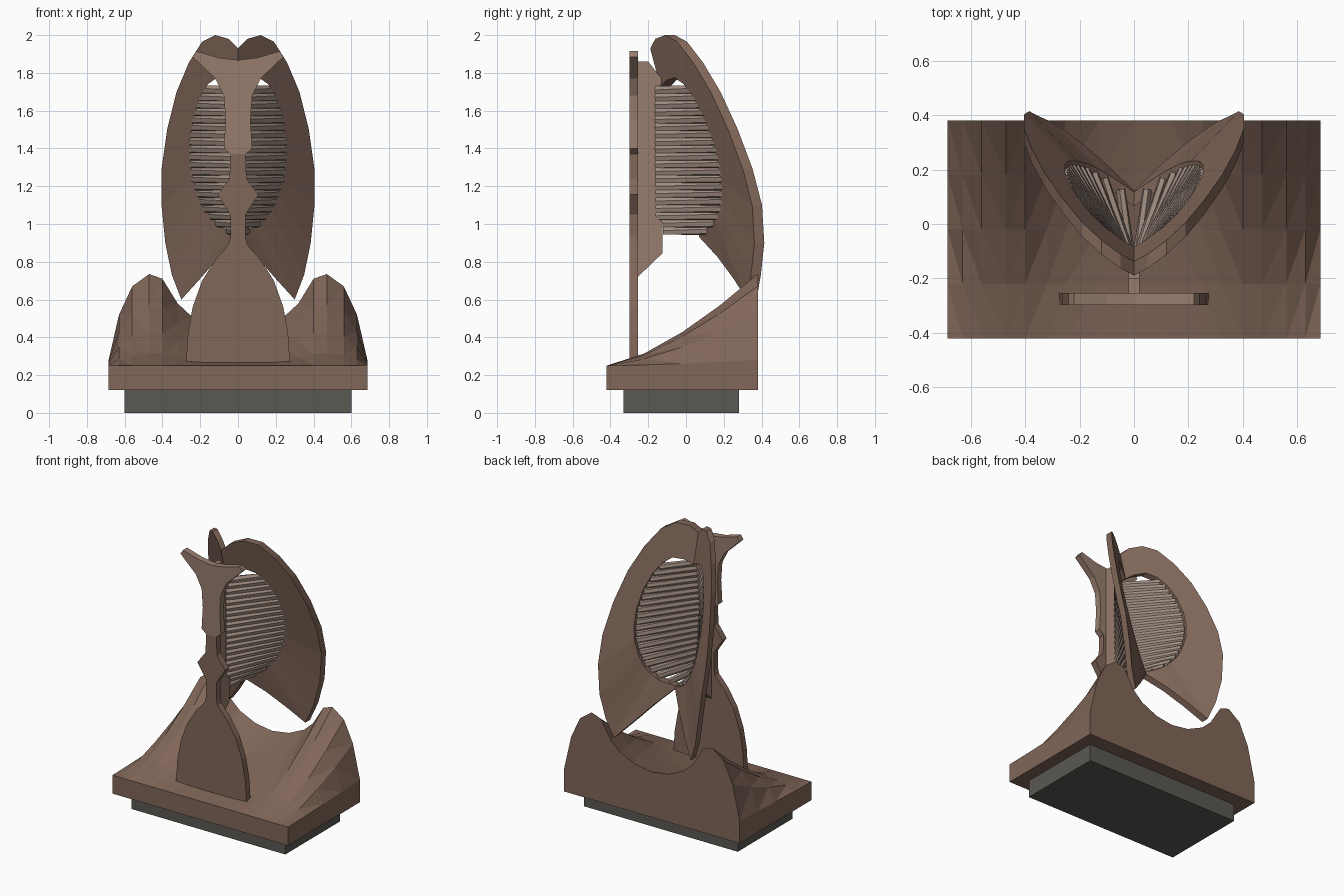
import bpy, bmesh, math
from mathutils import Vector

if "Cube" in bpy.data.objects:
    bpy.data.objects.remove(bpy.data.objects["Cube"])


def material(name, rgb):
    m = bpy.data.materials.new(name)
    m.diffuse_color = (*rgb, 1)
    m.use_nodes = True
    m.node_tree.nodes["Principled BSDF"].inputs["Base Color"].default_value = m.diffuse_color
    return m


BRONZE = material("bronze", (0.22, 0.135, 0.10))
LIGHT = material("light_bronze", (0.31, 0.205, 0.155))
PALE = material("pale_string", (0.36, 0.275, 0.225))
STONE = material("dark_stone", (0.10, 0.098, 0.085))


def finish(bm, name, mat, mirror=False):
    bmesh.ops.recalc_face_normals(bm, faces=bm.faces)
    me = bpy.data.meshes.new(name)
    bm.to_mesh(me)
    bm.free()
    ob = bpy.data.objects.new(name, me)
    bpy.context.collection.objects.link(ob)
    me.materials.append(mat)
    if mirror:
        ob.modifiers.new("mirror", 'MIRROR')
    return ob


def prism(name, pts, direction, mat):
    bm = bmesh.new()
    face = bm.faces.new([bm.verts.new(p) for p in pts])
    ext = bmesh.ops.extrude_face_region(bm, geom=[face])
    moved = [v for v in ext['geom'] if isinstance(v, bmesh.types.BMVert)]
    bmesh.ops.translate(bm, verts=moved, vec=direction)
    # the start face must stay as the front cap
    if not face.is_valid:
        bm.faces.new([v for v in bm.verts if v not in moved])
    return finish(bm, name, mat)


# plinth
prism("plinth", [(-.6, -.33, 0), (.6, -.33, 0), (.6, .28, 0), (-.6, .28, 0)], (0, 0, .12), STONE)

# base: slab whose top sweeps up to a two-peaked ridge at the back
half = [(0, .44), (.13, .46), (.25, .515), (.32, .58), (.40, .71),
        (.47, .735), (.56, .67), (.63, .52), (.685, .28)]
ridge = [(-x, z) for x, z in reversed(half[1:])] + half
bm = bmesh.new()
ROWS = 5
rows = []
for j in range(ROWS):
    t = j / (ROWS - 1)
    rows.append([bm.verts.new((x, -.42 + .8 * t, .25 + (z - .25) * t ** 1.45)) for x, z in ridge])
for a, b in zip(rows, rows[1:]):
    for i in range(len(ridge) - 1):
        bm.faces.new((a[i], a[i + 1], b[i + 1], b[i]))
bmesh.ops.triangulate(bm, faces=bm.faces)
rim = [e for e in bm.edges if e.is_boundary]
ext = bmesh.ops.extrude_edge_only(bm, edges=rim)
low = [v for v in ext['geom'] if isinstance(v, bmesh.types.BMVert)]
for v in low:
    v.co.z = .12
bmesh.ops.contextual_create(bm, geom=[e for e in bm.edges if e.is_boundary])
finish(bm, "hill_base", BRONZE)


# flat standing figure: body and horned head
def plate(name, half, mat):
    pts = half + [(-x, z) for x, z in reversed(half) if x > 0]
    prism(name, [(x, -.298, z) for x, z in pts], (0, .045, 0), mat)


plate("figure_body", [(.275, .265), (.265, .42), (.24, .56), (.19, .7), (.12, .81), (.05, .89),
                      (.04, .93), (.04, 1.05), (.108, 1.155), (.045, 1.24), (.04, 1.37)], BRONZE)
plate("figure_head", [(.04, 1.37), (.075, 1.4), (.066, 1.55), (.075, 1.68), (.12, 1.77),
                      (.24, 1.885), (.22, 1.915), (.1, 1.88), (0, 1.868)], LIGHT)

# fin joining the figure to the wings
prism("fin", [(-.02, y, z) for y, z in [(-.255, .72), (-.125, .845), (-.125, 1.0), (-.15, 1.4), (-.13, 1.77),
                                        (-.2, 1.86), (-.255, 1.86)]], (.04, 0, 0), LIGHT)


# back surface of the right wing
def wing_y(x, z):
    slope = .8 - max(0, 1 - z) * .62
    return .12 + slope * x - .26 * (z - .94)


outer = [(0, 1.93), (.05, 1.98), (.12, 2.0), (.19, 1.965), (.26, 1.855), (.325, 1.7), (.375, 1.5),
         (.405, 1.29), (.405, 1.1), (.385, .9), (.35, .73), (.30, .6), (.2, .71), (.1, .825), (0, .93)]
hole = [(0, 1.725), (.05, 1.76), (.11, 1.775), (.16, 1.74), (.2, 1.675), (.235, 1.57), (.253, 1.45),
        (.253, 1.34), (.238, 1.24), (.21, 1.155), (.175, 1.08), (.13, 1.025), (.09, .99), (.045, .965), (0, .95)]

# wings: pierced curved plates meeting at the centre
bm = bmesh.new()
loops = [[bm.verts.new((x, wing_y(x, z) - d, z)) for x, z in path]
         for path, d in ((outer, .052), (hole, .052), (hole, 0), (outer, 0))]
for k in range(4):
    a, b = loops[k], loops[(k + 1) % 4]
    for i in range(len(a) - 1):
        bm.faces.new((a[i], a[i + 1], b[i + 1], b[i]))
finish(bm, "wings", BRONZE, True)


# x of the hole edge at a height
def hole_x(z):
    for (x0, z0), (x1, z1) in zip(hole[2:], hole[3:]):
        if z1 <= z <= z0:
            return x0 + (x1 - x0) * (z0 - z) / (z0 - z1)
    return .01


# strings: close-packed bars fanning from the fin to the edge of each hole
bm = bmesh.new()
COUNT = 20
for i in range(COUNT):
    z = .965 + .745 * i / (COUNT - 1)
    x = hole_x(z) + .005
    start = Vector((.012, -.155 if z > 1.02 else -.12, z))
    end = Vector((x, wing_y(x, z) - .025, z))
    side = (end - start).cross(Vector((0, 0, 1))).normalized()
    rings = []
    for p, turn in ((start, 0), (end, .35)):
        rings.append([bm.verts.new(p + side * .018 * math.cos(a + turn) + Vector((0, 0, .024 * math.sin(a + turn))))
                      for a in [k * math.tau / 6 for k in range(6)]])
    for k in range(6):
        bm.faces.new((rings[0][k], rings[0][k - 1], rings[1][k - 1], rings[1][k]))
    bm.faces.new(rings[0])
    bm.faces.new(rings[1])
strings = finish(bm, "strings", PALE, True)
strings.modifiers["mirror"].use_mirror_merge = False
